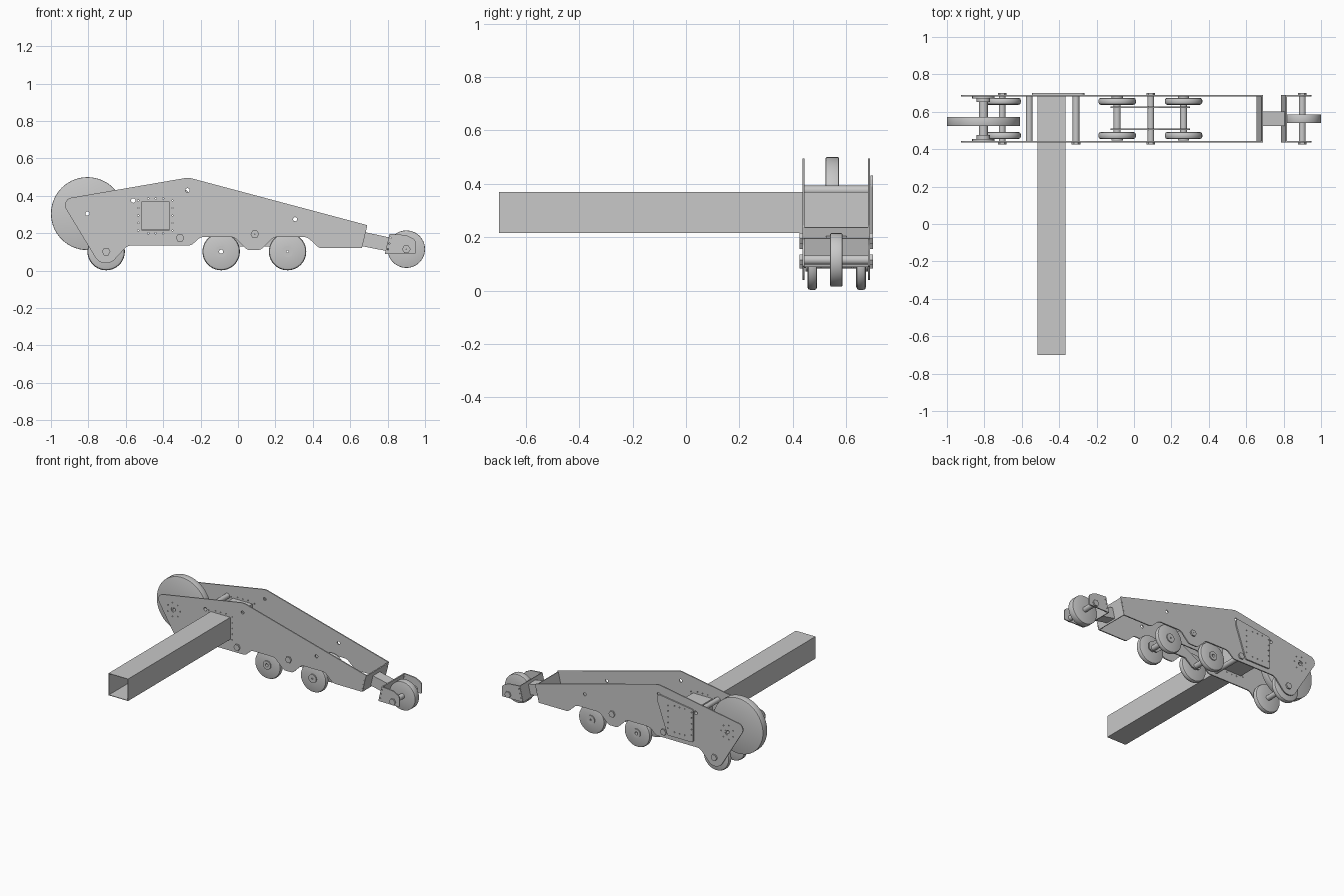
import bpy, bmesh, math
from mathutils import Vector

cube = bpy.data.objects.get("Cube")
if cube:
    bpy.data.objects.remove(cube, do_unlink=True)

GREY = (0.58, 0.58, 0.58, 1)
grey = bpy.data.materials.new("plain_grey")
grey.use_nodes = True
grey.diffuse_color = GREY
grey.node_tree.nodes["Principled BSDF"].inputs["Base Color"].default_value = GREY

NEAR, FAR = 0.44, 0.686          # side plate positions in y
MID = (NEAR + FAR) / 2
SIDES = {"front": NEAR, "back": FAR}


def finish(name, bm):
    bmesh.ops.remove_doubles(bm, verts=bm.verts, dist=1e-5)
    bmesh.ops.recalc_face_normals(bm, faces=bm.faces)
    mesh = bpy.data.meshes.new(name)
    bm.to_mesh(mesh)
    bm.free()
    mesh.materials.clear()
    mesh.materials.append(grey)
    ob = bpy.data.objects.new(name, mesh)
    bpy.context.collection.objects.link(ob)
    bpy.ops.object.select_all(action='DESELECT')
    ob.select_set(True)
    bpy.context.view_layer.objects.active = ob
    bpy.ops.object.shade_smooth_by_angle(angle=math.radians(35))
    return ob


def circle(x, z, r, n=20):
    return [(x + r * math.cos(math.tau * i / n), z + r * math.sin(math.tau * i / n))
            for i in range(n)]


def rounded(corners, steps=8):
    """Turn (x, z, radius) corners into an outline with arcs."""
    out = []
    for i, (x, z, r) in enumerate(corners):
        p = Vector((x, z))
        a = (Vector(corners[i - 1][:2]) - p).normalized()
        b = (Vector(corners[(i + 1) % len(corners)][:2]) - p).normalized()
        half = a.angle(b) / 2
        centre = p + (a + b).normalized() * r / math.sin(half)
        start = p + a * r / math.tan(half) - centre
        end = p + b * r / math.tan(half) - centre
        for k in range(steps + 1):
            out.append(tuple(centre + start.lerp(end, k / steps).normalized() * r))
    return out


def plate(name, y, thick, outline, holes=()):
    """Flat outline in x-z, with holes, extruded along y."""
    cu = bpy.data.curves.new(name, 'CURVE')
    cu.dimensions, cu.fill_mode, cu.extrude = '2D', 'BOTH', thick / 2
    for loop in [outline, *holes]:
        sp = cu.splines.new('POLY')
        sp.points.add(len(loop) - 1)
        for pt, (x, z) in zip(sp.points, loop):
            pt.co = (x, z, 0, 1)
        sp.use_cyclic_u = True
    tmp = bpy.data.objects.new("tmp", cu)
    bpy.context.collection.objects.link(tmp)
    dg = bpy.context.evaluated_depsgraph_get()
    mesh = bpy.data.meshes.new_from_object(tmp.evaluated_get(dg))
    bm = bmesh.new()
    bm.from_mesh(mesh)
    bpy.data.objects.remove(tmp, do_unlink=True)
    bpy.data.curves.remove(cu)
    bpy.data.meshes.remove(mesh)
    for v in bm.verts:
        v.co = (v.co.x, y - v.co.z, v.co.y)
    return finish(name, bm)


def lathe(name, x, z, profile, n):
    """Spin a closed (radius, y) profile round an axis along y."""
    bm = bmesh.new()
    rings = [[bm.verts.new((x + r * math.cos(math.tau * i / n), y,
                            z + r * math.sin(math.tau * i / n))) for i in range(n)]
             for r, y in profile]
    for a, b in zip(rings, rings[1:] + rings[:1]):
        for i in range(n):
            j = (i + 1) % n
            bm.faces.new((a[i], a[j], b[j], b[i]))
    return finish(name, bm)


def tube(name, x, z, r, y0, y1, bore=0.004, n=24):
    return lathe(name, x, z, [(bore, y0), (r, y0), (r, y1), (bore, y1)], n)


def wheel(name, x, z, y, r, width, bore=0.018, b=0.012):
    h = width / 2
    half = [(bore, -h), (r - b, -h), (r - 0.3 * b, 0.3 * b - h), (r, b - h)]
    prof = half + [(q, -t) for q, t in reversed(half)]
    return lathe(name, x, z, [(q, y + t) for q, t in prof], 56)


def bolt_pair(name, x, z):
    for side, y, s in (("front", NEAR - 0.004, -1), ("back", FAR + 0.004, 1)):
        tube(f"{name}_head_{side}", x, z, 0.023, *sorted((y, y + s * 0.01)), bore=0.001, n=6)


# Side plates with wheel arches
drive, front_roller, end_roller = (-0.805, 0.305), (-0.705, 0.102), (0.9, 0.115)
side_outline = rounded([
    (-0.95, 0.38, 0.04), (-0.265, 0.498, 0.1), (0.692, 0.243, 0.005), (0.662, 0.12, 0.005),
    (0.435, 0.12, 0.04), (0.37, 0.18, 0.05), (0.19, 0.18, 0.05), (0.12, 0.11, 0.04),
    (0.05, 0.11, 0.04), (-0.02, 0.18, 0.05), (-0.2, 0.18, 0.05), (-0.25, 0.135, 0.04),
    (-0.59, 0.135, 0.05), (-0.718, -0.003, 0.065)])
side_holes = [circle(*drive, 0.02), circle(-0.56, 0.375, 0.012),
              circle(-0.27, 0.43, 0.011), circle(0.305, 0.275, 0.011)]
beam_holes = [circle(x, 0.215 + 0.04 * k, 0.004, 8) for x in (-0.533, -0.35) for k in range(5)]
beam_holes += [circle(-0.48 + 0.04 * k, z, 0.004, 8) for z in (0.2, 0.385) for k in range(3)]
side_holes += beam_holes
side_holes += [circle(x, z, 0.004, 8) for x, z in circle(*drive, 0.05, 7)]
side_holes += [circle(0.665 + 0.007 * k, 0.145 + 0.03 * k, 0.004, 8) for k in range(3)]

# Hollow square beam set through the front side plate
L, R, B, T = -0.517, -0.365, 0.215, 0.37
w = 0.004
beam_outer = [(L, B), (R, B), (R, T), (L, T)]
beam_inner = [(L + w, B + w), (R - w, B + w), (R - w, T - w), (L + w, T - w)]
plate("beam", -0.007, 1.386, beam_outer, [beam_inner])
plate("side_plate_front", NEAR, 0.008, side_outline, side_holes + [beam_inner])
plate("side_plate_back", FAR, 0.008, side_outline, side_holes)

# Reinforcing plate behind the beam
plate("beam_backing_plate", 0.695, 0.009,
      rounded([(-0.545, 0.395, 0.012), (-0.265, 0.435, 0.02), (-0.265, 0.39, 0.02),
               (-0.345, 0.165, 0.015), (-0.545, 0.165, 0.015)]), beam_holes)

# Cross tubes between the side plates
tube("upper_cross_tube", -0.56, 0.375, 0.018, NEAR, FAR, bore=0.012)
for name, x, z in (("lower_cross_tube", -0.31, 0.175), ("bogie_pivot", 0.09, 0.195),
                   ("front_axle", *front_roller), ("end_axle", *end_roller)):
    tube(name, x, z, 0.018, NEAR, FAR)
    bolt_pair(name, x, z)

# Large drive wheel with hollow axle and bearing flanges
wheel("drive_wheel", *drive, 0.548, 0.195, 0.05, bore=0.022, b=0.004)
tube("drive_axle", *drive, 0.024, NEAR, FAR, bore=0.011)
for side, s in (("front", 1), ("back", -1)):
    y = SIDES[side]
    tube(f"bearing_flange_{side}", *drive, 0.06, *sorted((y + s * 0.004, y + s * 0.014)), bore=0.02)
    tube(f"bearing_hub_{side}", *drive, 0.036, *sorted((y + s * 0.004, y + s * 0.035)), bore=0.02)

# Front roller pair and bogie with four rollers
for side, y in (("front", 0.473), ("back", 0.656)):
    wheel(f"front_roller_{side}", *front_roller, y, 0.1, 0.037)
    for x in (-0.09, 0.265):
        wheel(f"bogie_roller_{side}", x, 0.102, y, 0.1, 0.037)
for x, bore in ((-0.09, 0.011), (0.265, 0.005)):
    tube("bogie_axle", x, 0.102, 0.019, 0.452, 0.678, bore=bore)
    for y in (0.447, 0.673):
        tube("bogie_axle_collar", x, 0.102, 0.03, y, y + 0.008, bore=bore)
bogie_outline = rounded([
    (-0.125, 0.082, 0.015), (-0.06, 0.082, 0.03), (0.0, 0.13, 0.03), (0.18, 0.13, 0.03),
    (0.235, 0.082, 0.03), (0.3, 0.082, 0.015), (0.3, 0.135, 0.02), (0.13, 0.23, 0.03),
    (0.05, 0.23, 0.03), (-0.125, 0.135, 0.02)])
for y in (0.506, 0.624):
    plate("bogie_plate", y, 0.008, bogie_outline,
          [circle(-0.09, 0.102, 0.012), circle(0.265, 0.102, 0.012)])

# Slanted end plate, arm and fork carrying the end roller
plate("end_plate", MID, FAR - NEAR, [(0.655, 0.122), (0.662, 0.12), (0.69, 0.236), (0.683, 0.238)])
plate("end_arm", MID, 0.076, [(0.664, 0.131), (0.79, 0.106), (0.808, 0.178), (0.682, 0.205)])
plate("fork_bridge", MID, FAR - NEAR, [(0.785, 0.09), (0.792, 0.089), (0.817, 0.195), (0.81, 0.197)])
fork_outline = rounded([(0.786, 0.09, 0.004), (0.95, 0.09, 0.008), (0.95, 0.165, 0.03),
                        (0.9, 0.19, 0.03), (0.811, 0.197, 0.004)])
fork_holes = [circle(0.802 + 0.007 * k, 0.115 + 0.03 * k, 0.004, 8) for k in range(3)]
for side, y in SIDES.items():
    plate(f"fork_plate_{side}", y, 0.008, fork_outline, fork_holes)
wheel("end_roller", *end_roller, MID, 0.1, 0.046, b=0.004)
